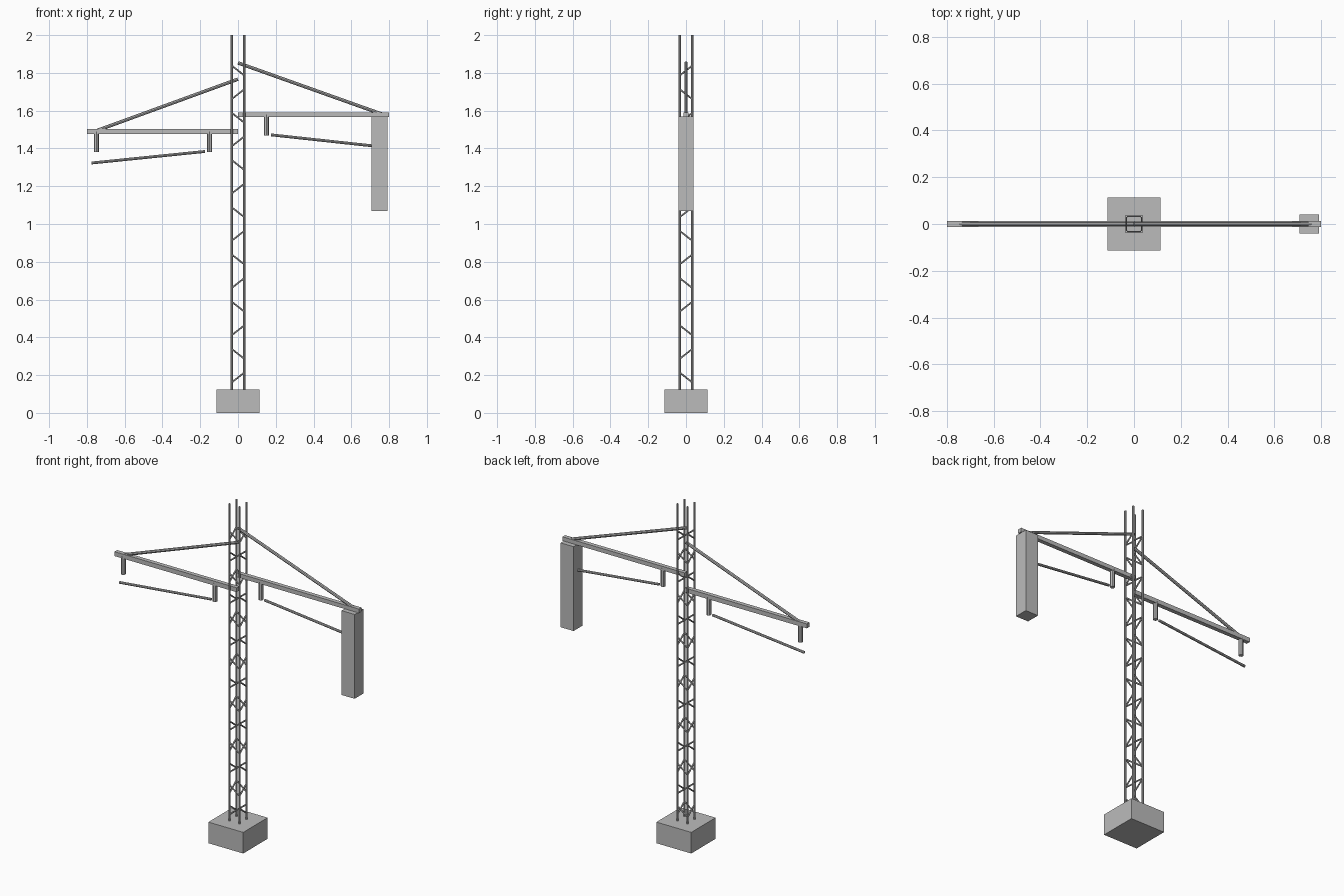
import bpy
from mathutils import Vector

cube = bpy.data.objects.get("Cube")
if cube:
    bpy.data.objects.remove(cube, do_unlink=True)

# Single grey material
grey = bpy.data.materials.new("steel_grey")
grey.use_nodes = True
colour = (0.5, 0.5, 0.5, 1)
grey.diffuse_color = colour
grey.node_tree.nodes["Principled BSDF"].inputs["Base Color"].default_value = colour


def box(name, low, high):
    low, high = Vector(low), Vector(high)
    bpy.ops.mesh.primitive_cube_add(size=1, location=(low + high) / 2)
    ob = bpy.context.object
    ob.name = name
    ob.scale = high - low
    ob.data.materials.append(grey)
    return ob


def rod(name, start, end, radius, sides=8):
    start, end = Vector(start), Vector(end)
    axis = end - start
    bpy.ops.mesh.primitive_cylinder_add(vertices=sides, radius=radius,
                                        depth=axis.length, location=(start + end) / 2)
    ob = bpy.context.object
    ob.name = name
    ob.rotation_mode = 'QUATERNION'
    ob.rotation_quaternion = axis.to_track_quat('Z', 'Y')
    ob.data.materials.append(grey)
    bpy.ops.object.shade_smooth_by_angle()
    return ob


# Foundation block
BASE = 0.125
box("foundation", (-0.114, -0.114, 0), (0.114, 0.114, BASE))

# Four mast legs
R = 0.033
for sx in (-1, 1):
    for sy in (-1, 1):
        rod("mast_leg", (sx * R, sy * R, BASE - 0.01), (sx * R, sy * R, 2), 0.006)

# Lattice braces, one per face and bay, alternating in slope
RISE = 0.026
for bay in range(14):
    z = BASE * (bay + 1.5)
    d = RISE if bay % 2 == 0 else -RISE
    for s in (-1, 1):
        rod("brace_x", (-R, s * R, z - d), (R, s * R, z + d), 0.0045, 6)
        rod("brace_y", (s * R, -R, z + d), (s * R, R, z - d), 0.0045, 6)


def arm(side, name, bottom, top, tie_foot, tie_top, posts, wire_in, wire_out):
    """Horizontal beam, sloping tie, hanging posts and lower rod on one side."""
    mid = (bottom + top) / 2
    xs = sorted((0, side * 0.8))
    box(name + "_beam", (xs[0], -0.0125, bottom), (xs[1], 0.0125, top))
    rod(name + "_tie", (side * tie_foot, 0, mid), (0, 0, tie_top), 0.009)
    for x in posts:
        rod(name + "_post", (side * x, 0, mid - 0.11), (side * x, 0, mid), 0.0135)
    rod(name + "_lower_rod", (side * 0.175, 0, wire_in), (side * 0.775, 0, wire_out), 0.0075)


arm(-1, "right_arm", 1.477, 1.503, 0.76, 1.767, (0.15, 0.75), 1.384, 1.323)
arm(1, "left_arm", 1.567, 1.591, 0.77, 1.853, (0.15,), 1.472, 1.407)

# Hanging counterweight at the end of the left arm
box("counterweight", (0.707, -0.041, 1.069), (0.792, 0.041, 1.568))
